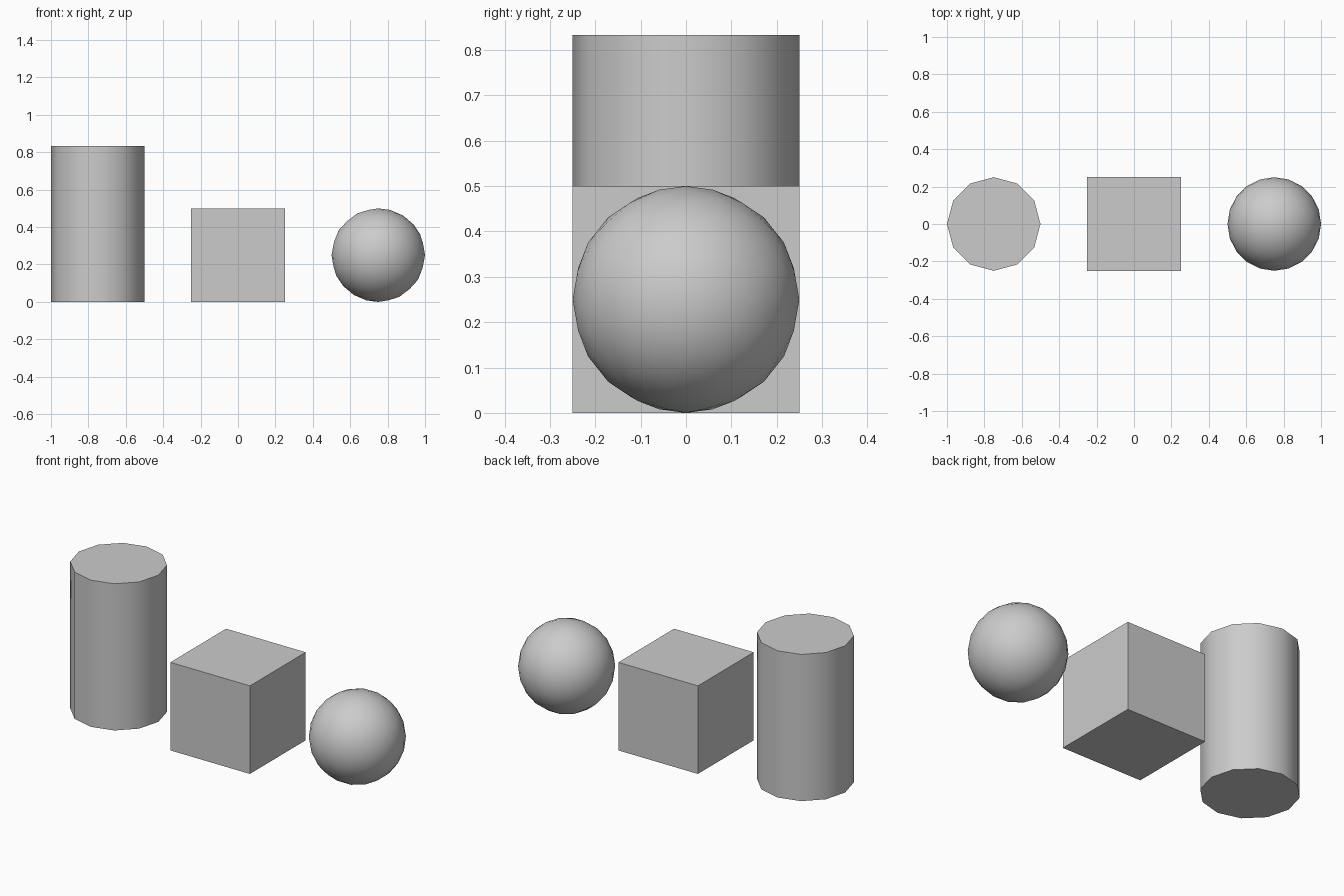
import bpy
import math

if "Cube" in bpy.data.objects:
    bpy.data.objects.remove(bpy.data.objects["Cube"])

R = 0.25      # shared half-width of every solid
H = 0.833     # column height


def finish(name, smooth_angle=None):
    obj = bpy.context.object
    obj.name = name
    if smooth_angle is not None:
        bpy.ops.object.shade_smooth_by_angle(angle=math.radians(smooth_angle))
    return obj


# Tall twelve-sided column on the left
bpy.ops.mesh.primitive_cylinder_add(vertices=12, radius=R, depth=H,
                                    location=(-0.75, 0, H / 2))
finish("column", 40)

# Cube in the middle
bpy.ops.mesh.primitive_cube_add(size=2 * R, location=(0, 0, R))
finish("cube_block")

# Ball on the right
bpy.ops.mesh.primitive_ico_sphere_add(subdivisions=3, radius=R,
                                      location=(0.75, 0, R))
finish("ball", 40)
